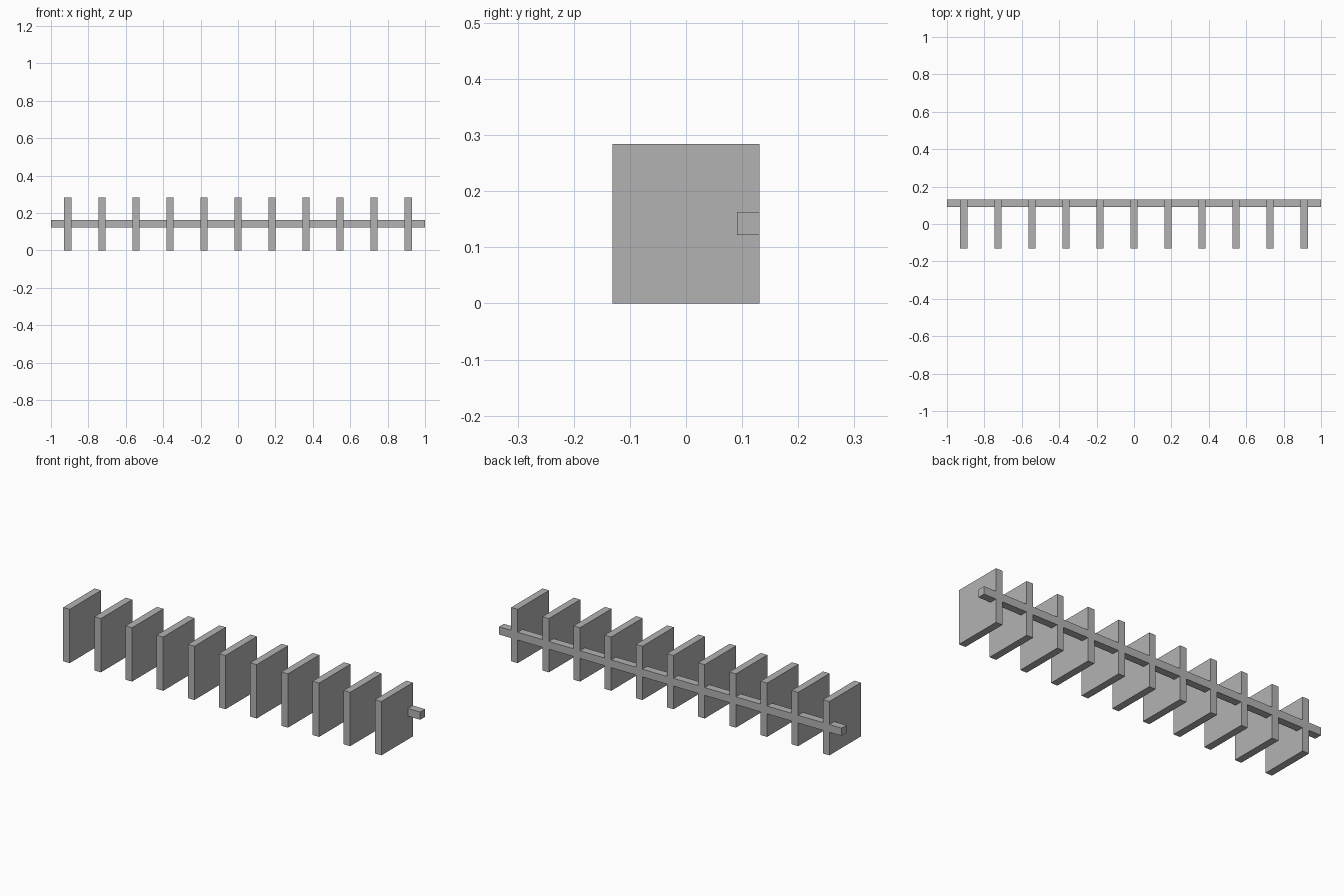
import bpy
import bmesh

cube = bpy.data.objects.get("Cube")
if cube:
    bpy.data.objects.remove(cube, do_unlink=True)

# Plain grey for the whole rack
grey = bpy.data.materials.new("grey")
grey.use_nodes = True
colour = (0.45, 0.45, 0.45, 1)
grey.diffuse_color = colour
grey.node_tree.nodes["Principled BSDF"].inputs["Base Color"].default_value = colour

FRONT, BACK, HEIGHT = -0.131, 0.131, 0.284
BAR_FRONT, BAR_LOW, BAR_HIGH = 0.091, 0.122, 0.163
SLATS, SPACING, THICKNESS = 11, 0.182, 0.038


def extrude_along_x(name, profile, x_centre, length):
    """Solid with a (y, z) profile, extruded along x."""
    bm = bmesh.new()
    face = bm.faces.new([bm.verts.new((-length / 2, y, z)) for y, z in profile])
    moved = bmesh.ops.extrude_face_region(bm, geom=[face])["geom"]
    verts = [v for v in moved if isinstance(v, bmesh.types.BMVert)]
    bmesh.ops.translate(bm, verts=verts, vec=(length, 0, 0))
    bmesh.ops.recalc_face_normals(bm, faces=bm.faces)
    mesh = bpy.data.meshes.new(name)
    bm.to_mesh(mesh)
    bm.free()
    mesh.materials.append(grey)
    obj = bpy.data.objects.new(name, mesh)
    obj.location.x = x_centre
    bpy.context.collection.objects.link(obj)
    return obj


# Long rear bar, flush with the backs of the slats
extrude_along_x("rear_bar", [(BAR_FRONT, BAR_LOW), (BACK, BAR_LOW),
                             (BACK, BAR_HIGH), (BAR_FRONT, BAR_HIGH)], 0, 2)

# Upright slats, notched at the back to seat the bar
slat_profile = [(FRONT, 0), (BACK, 0), (BACK, BAR_LOW), (BAR_FRONT, BAR_LOW),
                (BAR_FRONT, BAR_HIGH), (BACK, BAR_HIGH), (BACK, HEIGHT), (FRONT, HEIGHT)]
for i in range(SLATS):
    x = (i - (SLATS - 1) / 2) * SPACING
    extrude_along_x(f"slat_{i + 1}", slat_profile, x, THICKNESS)
